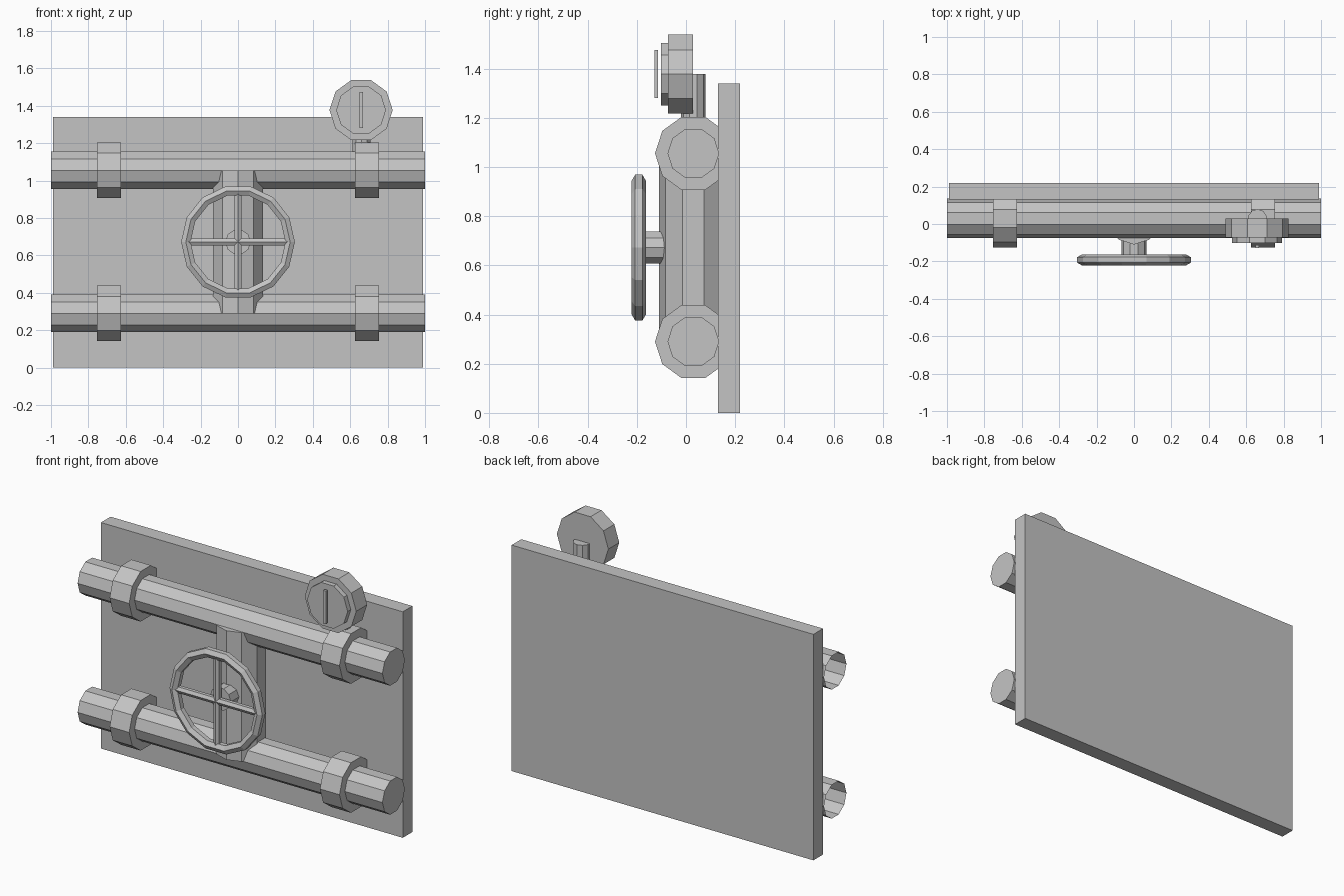
import bpy
import bmesh
from math import sin, cos, tau
from mathutils import Vector

old = bpy.data.objects.get("Cube")
if old:
    bpy.data.objects.remove(old, do_unlink=True)

steel = bpy.data.materials.new("plain grey steel")
steel.use_nodes = True
GREY = (0.55, 0.55, 0.55, 1)
steel.diffuse_color = GREY
steel.node_tree.nodes["Principled BSDF"].inputs["Base Color"].default_value = GREY

X, Y, Z = Vector((1, 0, 0)), Vector((0, 1, 0)), Vector((0, 0, 1))
# Axis: (direction of the first corner, direction a quarter turn on)
FRAMES = {"x": (X, Y, Z), "y": (Y, X, -Z), "z": (Z, Y, -X)}


def finish(name, bm):
    bmesh.ops.recalc_face_normals(bm, faces=bm.faces)
    mesh = bpy.data.meshes.new(name)
    bm.to_mesh(mesh)
    bm.free()
    mesh.materials.append(steel)
    ob = bpy.data.objects.new(name, mesh)
    bpy.context.collection.objects.link(ob)
    return ob


def box(name, low, high):
    bm = bmesh.new()
    bmesh.ops.create_cube(bm, size=1)
    low, high = Vector(low), Vector(high)
    for v in bm.verts:
        v.co = (low + high) / 2 + v.co * (high - low)
    return finish(name, bm)


def prism(name, axis, start, length, radius, sides=10, open_start=False):
    """Faceted cylinder running from start along an axis."""
    along, u, v = FRAMES[axis]
    start = Vector(start)
    bm = bmesh.new()
    rings = [[bm.verts.new(start + along * d
                           + radius * (u * cos(tau * i / sides) + v * sin(tau * i / sides)))
              for i in range(sides)] for d in (0, length)]
    for i in range(sides):
        j = (i + 1) % sides
        bm.faces.new((rings[0][i], rings[0][j], rings[1][j], rings[1][i]))
    bm.faces.new(rings[1])
    if not open_start:
        bm.faces.new(rings[0][::-1])
    return finish(name, bm)


def torus(name, centre, major, minor, segments, sides):
    """Faceted ring facing the front."""
    centre = Vector(centre)
    bm = bmesh.new()
    rings = []
    for i in range(segments):
        a = tau * i / segments
        out = X * cos(a) + Z * sin(a)
        rings.append([bm.verts.new(centre + out * (major + minor * sin(tau * k / sides))
                                   + Y * minor * cos(tau * k / sides))
                      for k in range(sides)])
    for i in range(segments):
        for k in range(sides):
            a, b, m = rings[i], rings[(i + 1) % segments], (k + 1) % sides
            bm.faces.new((a[k], a[m], b[m], b[k]))
    return finish(name, bm)


# Back panel
box("back_panel", (-0.99, 0.13, 0), (0.99, 0.22, 1.34))

# Horizontal pipes with their collars
PIPE_Y, LOW, HIGH = 0.03, 0.29, 1.055
for level, z in (("lower", LOW), ("upper", HIGH)):
    prism(level + "_pipe", "x", (-1, PIPE_Y, z), 2, 0.105, open_start=True)
    for side, x in (("right", -0.69), ("left", 0.69)):
        prism(f"{level}_{side}_collar", "x", (x - 0.064, PIPE_Y, z), 0.128, 0.156)

# Vertical column joining the pipes
prism("column", "z", (0, PIPE_Y, LOW), HIGH - LOW, 0.14)

# Valve wheel on its hub
WHEEL_Y, WHEEL_Z = -0.192, 0.672
prism("wheel_hub", "y", (0, -0.165, WHEEL_Z), 0.12, 0.068)
torus("wheel_rim", (0, WHEEL_Y, WHEEL_Z), 0.279, 0.029, 14, 6)
REACH = 0.27
prism("wheel_spoke_across", "x", (-REACH, WHEEL_Y, WHEEL_Z), 2 * REACH, 0.021, 6)
prism("wheel_spoke_upright", "z", (0, WHEEL_Y, WHEEL_Z - REACH), 2 * REACH, 0.021, 6)

# Pressure gauge on a stem
GX, GZ = 0.658, 1.377
prism("gauge_stem", "z", (GX + 0.002, PIPE_Y, HIGH), GZ - HIGH, 0.05)
prism("gauge_body", "y", (GX, -0.073, GZ), 0.102, 0.169)
prism("gauge_dial", "y", (GX, -0.102, GZ), 0.04, 0.133)
box("gauge_needle", (GX - 0.009, -0.129, 1.28), (GX + 0.009, -0.113, 1.475))
